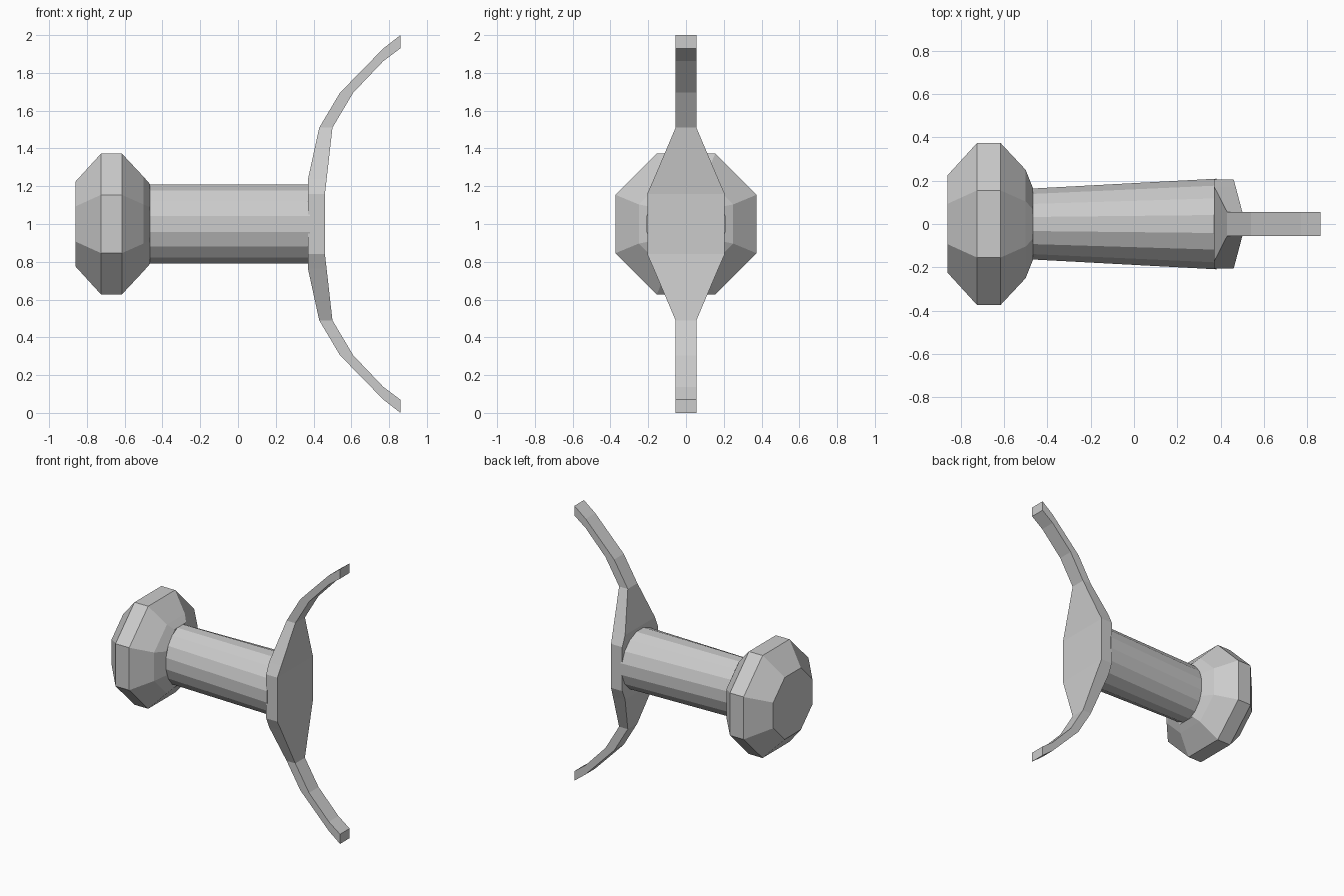
import bpy
from math import sin, cos, pi

if "Cube" in bpy.data.objects:
    bpy.data.objects.remove(bpy.data.objects["Cube"])


def loft(name, rings):
    """Skin a closed solid through equally sized rings of points."""
    n = len(rings[0])
    verts = [p for ring in rings for p in ring]
    faces = [tuple(range(n))[::-1]]
    for k in range(len(rings) - 1):
        for i in range(n):
            j = (i + 1) % n
            faces.append((k*n + i, k*n + j, (k+1)*n + j, (k+1)*n + i))
    faces.append(tuple(range((len(rings) - 1)*n, len(rings)*n)))
    mesh = bpy.data.meshes.new(name)
    mesh.from_pydata(verts, [], faces)
    obj = bpy.data.objects.new(name, mesh)
    bpy.context.collection.objects.link(obj)
    return obj


def ring(x, ry, rz, sides):
    """Polygon around the x axis with flats on top and sides; ry, rz reach the flats."""
    k = cos(pi / sides)
    return [(x, ry*cos(a)/k, 1 + rz*sin(a)/k)
            for a in (2*pi*(i + 0.5)/sides for i in range(sides))]


# Octagonal end knob
knob_profile = [(-0.86, 0.225, 0.225), (-0.725, 0.373, 0.373), (-0.615, 0.373, 0.373),
                (-0.50, 0.25, 0.25), (-0.465, 0.163, 0.21)]
loft("knob", [ring(x, ry, rz, 8) for x, ry, rz in knob_profile])

# Tapered grip
loft("grip", [ring(-0.48, 0.163, 0.21, 16), ring(0.38, 0.209, 0.21, 16)])

# Guard plate and curved prongs: half width, back x, back height, front x, front height
half = [(0.205, 0.37, 0.16, 0.46, 0.16),
        (0.172, 0.37, 0.235, 0.469, 0.235),
        (0.055, 0.43, 0.51, 0.50, 0.51),
        (0.055, 0.54, 0.695, 0.61, 0.695),
        (0.055, 0.77, 0.93, 0.77, 0.863),
        (0.055, 0.86, 1.00, 0.86, 0.93)]


def section(w, xb, hb, xf, hf, s):
    return [(xb, -w, 1 + s*hb), (xf, -w, 1 + s*hf), (xf, w, 1 + s*hf), (xb, w, 1 + s*hb)]


loft("guard", [section(*r, -1) for r in reversed(half)] + [section(*r, 1) for r in half])
